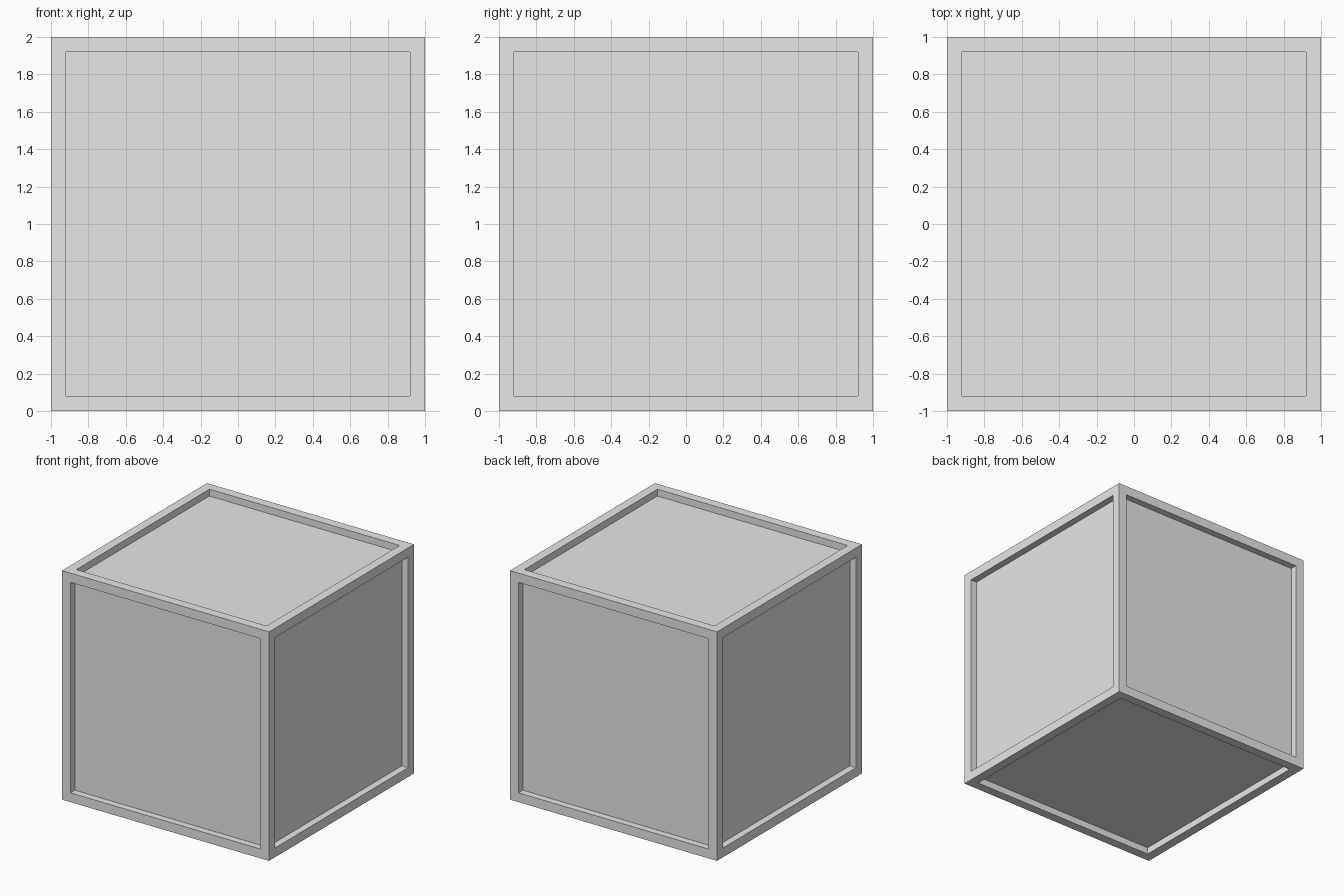
import bpy
import bmesh

SIZE = 2.0
FRAME_WIDTH = 0.115
PANEL_DEPTH = 0.06

# Remove the default object
default = bpy.data.objects.get("Cube")
if default:
    bpy.data.objects.remove(default, do_unlink=True)

# Plain grey material
grey = bpy.data.materials.new("light_grey")
grey.use_nodes = True
color = (0.8, 0.8, 0.8, 1.0)
grey.diffuse_color = color
for node in grey.node_tree.nodes:
    if node.type == 'BSDF_PRINCIPLED':
        node.inputs["Base Color"].default_value = color

# Crate body: a cube with a recessed panel on every side
bm = bmesh.new()
bmesh.ops.create_cube(bm, size=SIZE)
bmesh.ops.translate(bm, verts=bm.verts, vec=(0, 0, SIZE / 2))
panels = list(bm.faces)

# Flat frame border around each panel
bmesh.ops.inset_individual(bm, faces=panels, thickness=FRAME_WIDTH, depth=0.0)

# Straight walls down to each recessed panel
for panel in bmesh.ops.extrude_discrete_faces(bm, faces=panels)["faces"]:
    panel.normal_update()
    bmesh.ops.translate(bm, verts=panel.verts, vec=panel.normal * -PANEL_DEPTH)

bmesh.ops.recalc_face_normals(bm, faces=bm.faces)
mesh = bpy.data.meshes.new("paneled_crate")
bm.to_mesh(mesh)
bm.free()
mesh.materials.append(grey)
crate = bpy.data.objects.new("paneled_crate", mesh)
bpy.context.collection.objects.link(crate)
